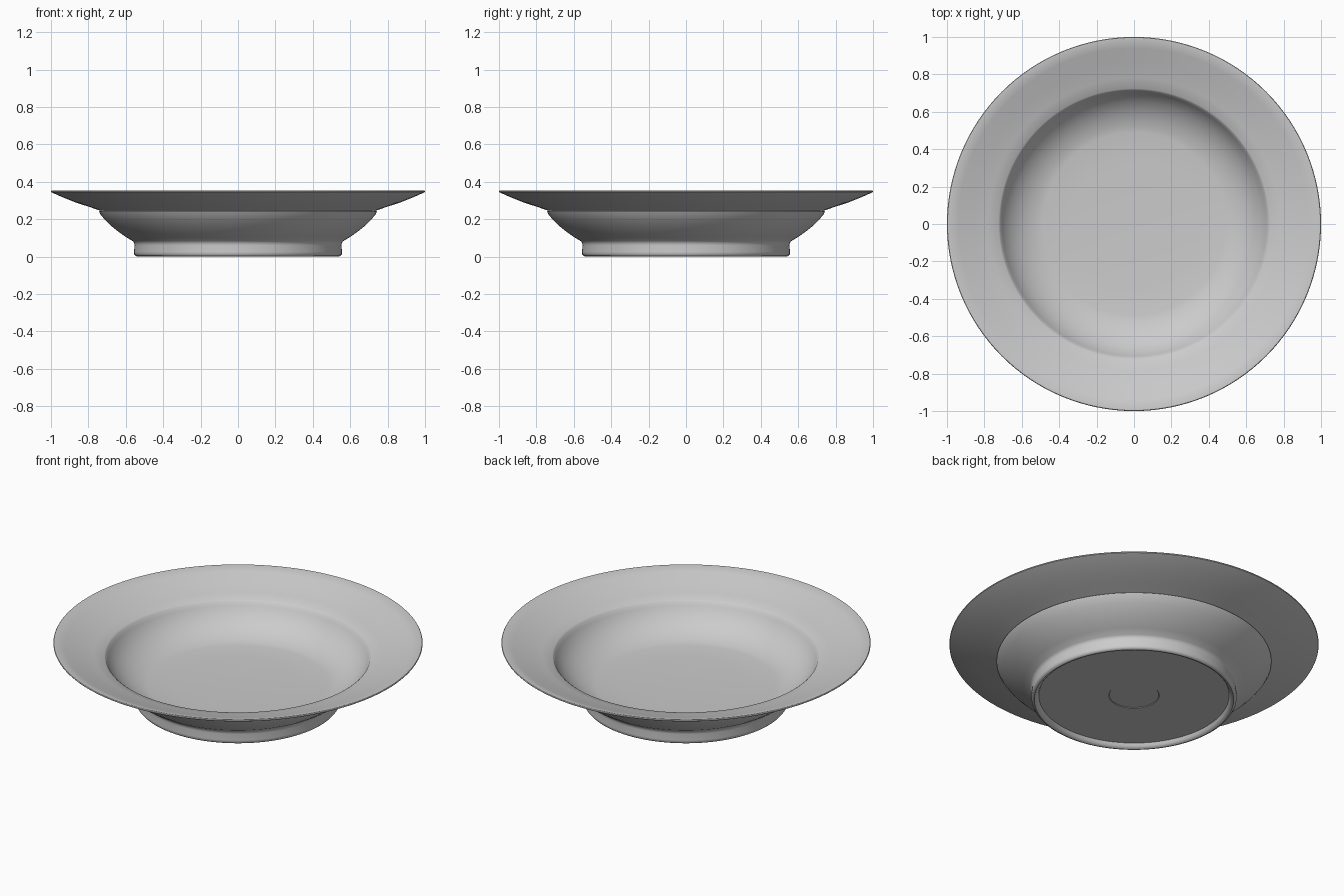
import bpy, bmesh, math

# One matte grey glaze for the whole dish
glaze = bpy.data.materials.new("light_grey_glaze")
glaze.diffuse_color = (0.60, 0.60, 0.60, 1)

# Half cross-section (radius, height), from underside centre round to inside centre
profile = [
    # recessed base with a small centre disc
    (0, 0.030), (0.134, 0.030), (0.137, 0.027), (0.515, 0.027),
    # rounded foot ring
    (0.522, 0.012), (0.530, 0.004), (0.540, 0.001), (0.549, 0.004),
    (0.555, 0.012), (0.556, 0.025), (0.553, 0.060), (0.555, 0.073), (0.563, 0.083),
    # bowl outside
    (0.600, 0.105), (0.640, 0.133), (0.680, 0.165), (0.712, 0.197),
    (0.733, 0.222), (0.744, 0.241),
    # underside of the wide brim
    (0.735, 0.245), (0.80, 0.267), (0.87, 0.290), (0.94, 0.318), (0.990, 0.340),
    # rounded lip
    (0.998, 0.344), (1.0, 0.348), (0.997, 0.352), (0.990, 0.353),
    # top of the brim
    (0.94, 0.337), (0.86, 0.309), (0.78, 0.284), (0.724, 0.270),
    # bowl inside
    (0.716, 0.264), (0.705, 0.243), (0.685, 0.213), (0.655, 0.180),
    (0.615, 0.150), (0.570, 0.126), (0.520, 0.110), (0.490, 0.105),
    (0.35, 0.100), (0.18, 0.096), (0, 0.095),
]

# Lathe the cross-section round the z axis
bm = bmesh.new()
verts = [bm.verts.new((r, 0, z)) for r, z in profile]
edges = [bm.edges.new(pair) for pair in zip(verts, verts[1:])]
bmesh.ops.spin(bm, geom=verts + edges, cent=(0, 0, 0), axis=(0, 0, 1),
               angle=math.tau, steps=128)
bmesh.ops.remove_doubles(bm, verts=bm.verts[:], dist=0.0003)
bmesh.ops.recalc_face_normals(bm, faces=bm.faces[:])

mesh = bpy.data.meshes.new("soup_plate")
bm.to_mesh(mesh)
bm.free()
mesh.materials.append(glaze)
plate = bpy.data.objects.new("soup_plate", mesh)
bpy.context.collection.objects.link(plate)

# Smooth curves, crisp creases
bpy.context.view_layer.objects.active = plate
plate.select_set(True)
bpy.ops.object.shade_smooth_by_angle(angle=math.radians(35))
